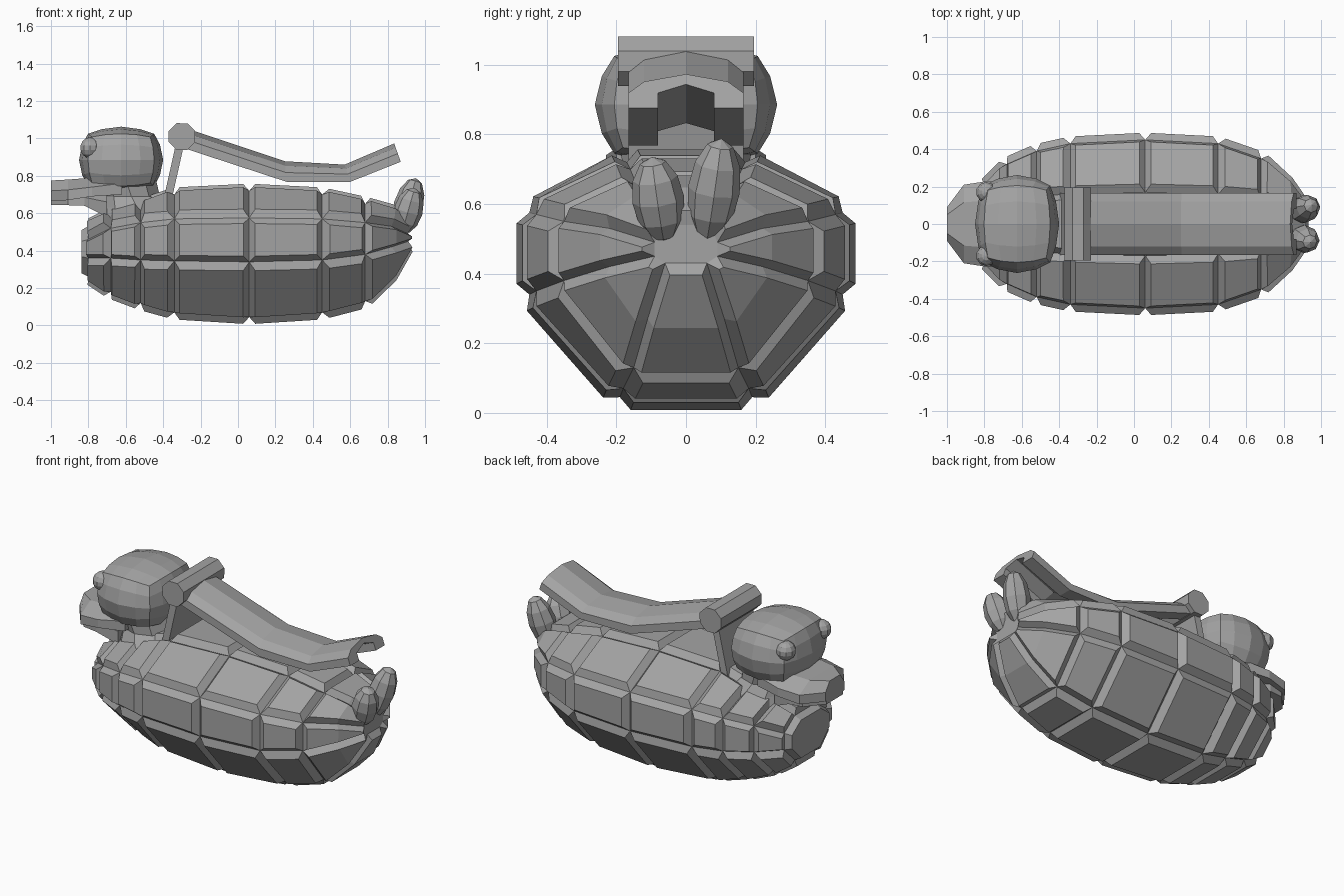
import bpy, bmesh, math
from mathutils import Vector, Matrix

old = bpy.data.objects.get("Cube")
if old:
    bpy.data.objects.remove(old, do_unlink=True)

grey = bpy.data.materials.new("plain grey")
grey.use_nodes = True
grey.diffuse_color = (0.37, 0.37, 0.37, 1)
grey.node_tree.nodes["Principled BSDF"].inputs["Base Color"].default_value = (0.37, 0.37, 0.37, 1)


def finish(name, bm):
    bmesh.ops.recalc_face_normals(bm, faces=bm.faces)
    mesh = bpy.data.meshes.new(name)
    bm.to_mesh(mesh)
    bm.free()
    mesh.materials.append(grey)
    obj = bpy.data.objects.new(name, mesh)
    bpy.context.collection.objects.link(obj)
    return obj


def loft(bm, rings):
    """Skin closed rings of points; returns rows of side faces and the two caps."""
    loops = [[bm.verts.new(p) for p in ring] for ring in rings]
    n = len(loops[0])
    rows = [[bm.faces.new((a[i], a[(i + 1) % n], b[(i + 1) % n], b[i])) for i in range(n)]
            for a, b in zip(loops, loops[1:])]
    caps = [bm.faces.new(loops[0][::-1]), bm.faces.new(loops[-1])]
    return rows, caps


# Body: eight-sided hull with a raised plate in every cell
# x, half width, side low z, side high z, top z, top half y, bottom z, bottom half y
stations = [
    (-0.80, .20, .36, .46, .53, .10, .26, .10),
    (-0.68, .32, .36, .52, .59, .13, .18, .13),
    (-0.52, .39, .35, .55, .64, .15, .12, .16),
    (-0.34, .43, .345, .57, .70, .16, .07, .18),
    (0.06, .45, .34, .575, .72, .17, .045, .19),
    (0.45, .43, .35, .57, .70, .16, .07, .18),
    (0.68, .35, .38, .55, .65, .14, .13, .15),
    (0.82, .22, .42, .53, .61, .11, .27, .11),
    (0.91, .09, .45, .49, .54, .07, .43, .06),
]
rings = []
for x, w, lo, hi, top, ty, bot, by in stations:
    half = [(by, bot), (w, lo), (w, hi), (ty, top)]
    rings.append([(x, y, z) for y, z in half] + [(x, -y, z) for y, z in half[::-1]])
bm = bmesh.new()
rows, caps = loft(bm, rings)
bmesh.ops.recalc_face_normals(bm, faces=bm.faces)
cells = [([f], 0.02 if i < 2 else 0.03) for i, row in enumerate(rows[:-2]) for f in row]
cells += [([a, b], 0.018) for a, b in zip(rows[-2], rows[-1])]
cells.append(([caps[0]], 0.02))
for faces, width in cells:
    bmesh.ops.inset_region(bm, faces=faces, thickness=width, depth=0.038,
                           use_even_offset=True, use_boundary=True)
finish("plated_body", bm)

# Neck: faceted collar rising out of the body
bm = bmesh.new()
neck = [(.54, -.53, .24, .25), (.63, -.54, .20, .22), (.69, -.57, .16, .18), (.78, -.60, .17, .19)]
loft(bm, [[(cx + rx * math.cos(a), ry * math.sin(a), z)
           for a in [math.tau * (i + .5) / 10 for i in range(10)]]
          for z, cx, rx, ry in neck])
finish("neck", bm)

# Head: rounded box
bm = bmesh.new()
bmesh.ops.create_cube(bm, size=2)
bmesh.ops.subdivide_edges(bm, edges=bm.edges[:], cuts=3, use_grid_fill=True)
for v in bm.verts:
    v.co = v.co.lerp(v.co.normalized() * 1.05, 0.72)
reach = max(v.co.x for v in bm.verts)
for v in bm.verts:
    p = v.co / reach
    v.co = Vector((-.625 + p.x * .225, p.y * .262, .885 + p.z * .178))
finish("head", bm)


def plan_slab(name, sections):
    """Plan outline of (x, half width, low z, high z) stations with chamfered top."""
    bm = bmesh.new()
    loft(bm, [[(x, -w, lo), (x, w, lo), (x, w, (lo + hi) / 2), (x, w * .55, hi),
               (x, -w * .55, hi), (x, -w, (lo + hi) / 2)] for x, w, lo, hi in sections])
    return finish(name, bm)


# Beak: wide upper bill and a smaller lower bill
plan_slab("upper_beak", [(-1.0, .09, .665, .775), (-.91, .21, .67, .78),
                         (-.78, .23, .69, .79), (-.62, .20, .70, .82)])
plan_slab("lower_beak", [(-1.0, .08, .645, .70), (-.91, .18, .643, .71),
                         (-.82, .19, .64, .73), (-.70, .15, .58, .74)])

# Eyes
for side, label in ((1, "left"), (-1, "right")):
    bm = bmesh.new()
    bmesh.ops.create_uvsphere(bm, u_segments=10, v_segments=7, radius=.056)
    bmesh.ops.translate(bm, verts=bm.verts, vec=(-.79, side * .17, .95))
    finish(label + "_eye", bm)

# Tail: two pointed feathers, the left one taller
for side, label, tall in ((1, "left", .155), (-1, "right", .128)):
    bm = bmesh.new()
    bmesh.ops.create_uvsphere(bm, u_segments=8, v_segments=6, radius=1)
    for v in bm.verts:
        v.co = Vector((v.co.x * .078, v.co.y * .075, v.co.z * tall))
    turn = Matrix.Rotation(math.radians(16), 4, 'Y') @ Matrix.Rotation(math.radians(-8 * side), 4, 'X')
    bmesh.ops.transform(bm, verts=bm.verts, matrix=turn)
    bmesh.ops.translate(bm, verts=bm.verts, vec=(.91, side * .08, .485 + tall))
    finish(label + "_tail_feather", bm)

# Lever: arched channel swept along a bent path (top point, matching lower point)
path = [((-.25, 1.045), (-.28, .945)), ((.25, .878), (.26, .768)),
        ((.57, .86), (.60, .768)), ((.835, .973), (.87, .875))]
outer = [(.165, 1), (.165, .55), (.12, .22), (0, 0)]
inner = [(0, .3), (.08, .55), (.08, 1)]
section = outer + [(-y, t) for y, t in outer[-2::-1]]
section += [(-y, t) for y, t in inner[::-1]] + inner[1:]
bm = bmesh.new()
lever = []
for top, low in path:
    a, b = Vector(top), Vector(low)
    lever.append([(a.lerp(b, t).x, y, a.lerp(b, t).y) for y, t in section])
loft(bm, lever)
finish("safety_lever", bm)

# Hinge: eight-sided roller with the plate that holds it
bm = bmesh.new()
loft(bm, [[(-.30 + .077 * math.cos(a), y, 1.01 + .077 * math.sin(a))
           for a in [math.tau * i / 8 + .39 for i in range(8)]] for y in (-.195, .195)])
finish("hinge_roller", bm)
bm = bmesh.new()
loft(bm, [[(x - .022, -.165, z), (x + .022, -.165, z), (x + .022, .165, z), (x - .022, .165, z)]
          for x, z in ((-.375, .68), (-.31, .97))])
finish("hinge_plate", bm)
